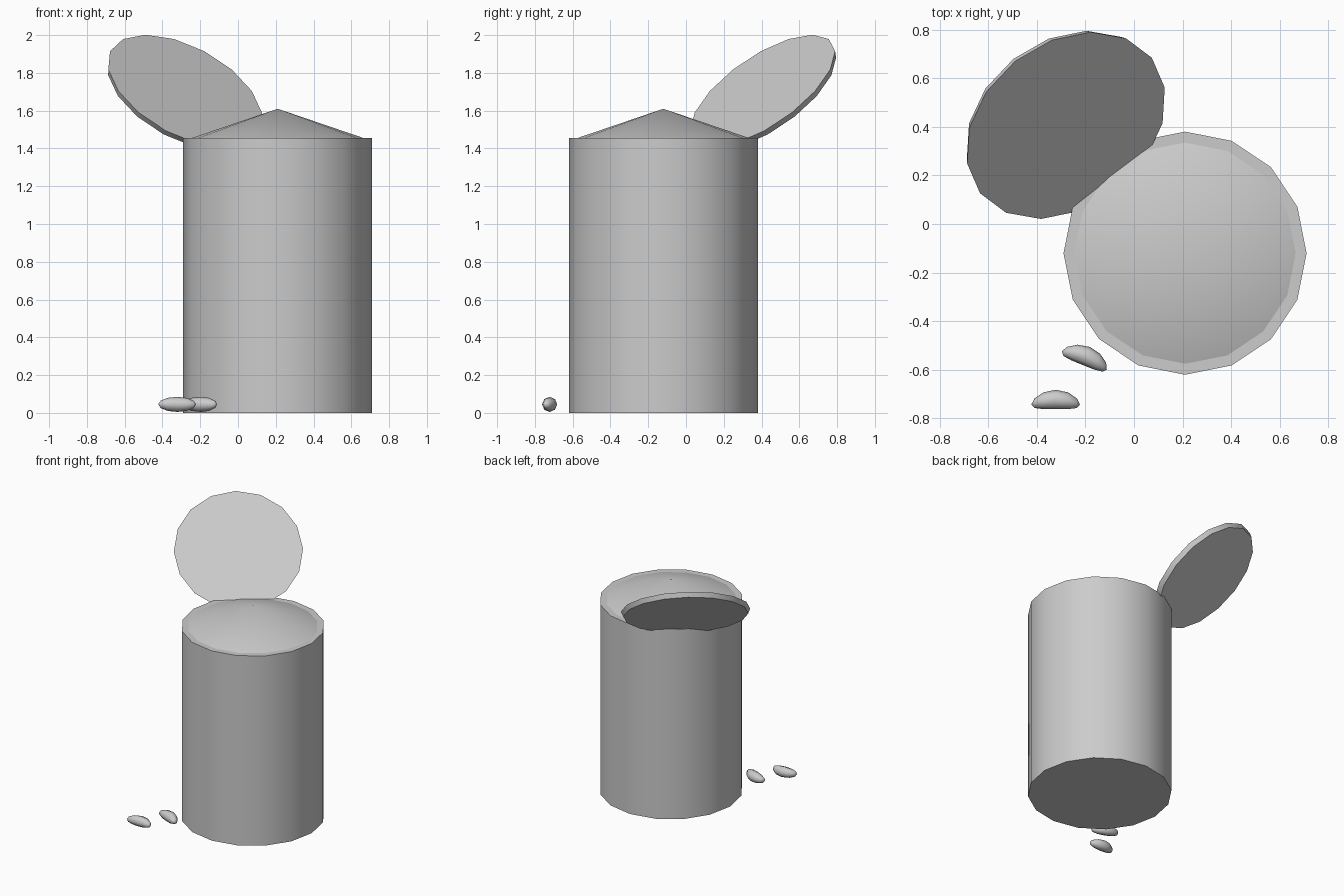
import bpy
import bmesh
import math
from mathutils import Vector, Matrix

cube = bpy.data.objects.get("Cube")
if cube:
    bpy.data.objects.remove(cube, do_unlink=True)

# Single plain grey finish
grey = bpy.data.materials.new("plain_grey")
grey.use_nodes = True
COLOUR = (0.6, 0.6, 0.6, 1.0)
grey.diffuse_color = COLOUR
for node in grey.node_tree.nodes:
    if node.type == "BSDF_PRINCIPLED":
        node.inputs["Base Color"].default_value = COLOUR


def finish(name, bm, angle=30):
    """Turn a bmesh into a smooth-shaded object with sharp corners kept."""
    bmesh.ops.recalc_face_normals(bm, faces=bm.faces)
    mesh = bpy.data.meshes.new(name)
    bm.to_mesh(mesh)
    bm.free()
    mesh.materials.append(grey)
    obj = bpy.data.objects.new(name, mesh)
    bpy.context.collection.objects.link(obj)
    bpy.ops.object.select_all(action="DESELECT")
    obj.select_set(True)
    bpy.context.view_layer.objects.active = obj
    bpy.ops.object.shade_smooth_by_angle(angle=math.radians(angle))
    return obj


def lathe(profile, sides=16):
    """Spin an (r, z) profile around z."""
    bm = bmesh.new()
    verts = [bm.verts.new((r, 0, z)) for r, z in profile]
    edges = [bm.edges.new(pair) for pair in zip(verts, verts[1:])]
    bmesh.ops.spin(bm, geom=verts + edges, cent=(0, 0, 0), axis=(0, 0, 1),
                   angle=math.tau, steps=sides, use_duplicate=False)
    bmesh.ops.remove_doubles(bm, verts=bm.verts, dist=0.0005)
    return bm


CAN_X, CAN_Y = 0.21, -0.12
RIM_Z = 1.455

# Can body with a narrow flat rim
can = finish("can_body", lathe([(0, 0), (0.5, 0), (0.5, RIM_Z), (0.455, RIM_Z), (0, RIM_Z - 0.01)]))
can.location = (CAN_X, CAN_Y, 0)

# Conical heap of contents
heap = finish("contents_heap", lathe([(0, RIM_Z - 0.005), (0.455, RIM_Z), (0, 1.61)]))
heap.location = (CAN_X, CAN_Y, 0)

# Lid folded back over the rim
lid = finish("open_lid", lathe([(0, -0.035), (0.435, -0.035), (0.45, 0), (0, 0)]))
lid.rotation_euler = Vector((0.41, -0.52, 0.75)).to_track_quat("Z", "Y").to_euler()
lid.location = (-0.28, 0.405, 1.704)


# Loose beans beside the can
def bean(name, location, turn):
    bm = bmesh.new()
    bmesh.ops.create_uvsphere(bm, u_segments=8, v_segments=6, radius=1,
                              matrix=Matrix.Rotation(math.pi / 2, 4, "Y"))
    for v in bm.verts:
        x, y, z = v.co
        v.co = (x * 0.1, y * 0.04 + 0.008 - 0.02 * x * x, z * 0.04)
    obj = finish(name, bm, 60)
    obj.location = location
    obj.rotation_euler.z = math.radians(turn)


bean("bean_front", (-0.322, -0.73, 0.045), 0)
bean("bean_back", (-0.2, -0.55, 0.045), -22)
